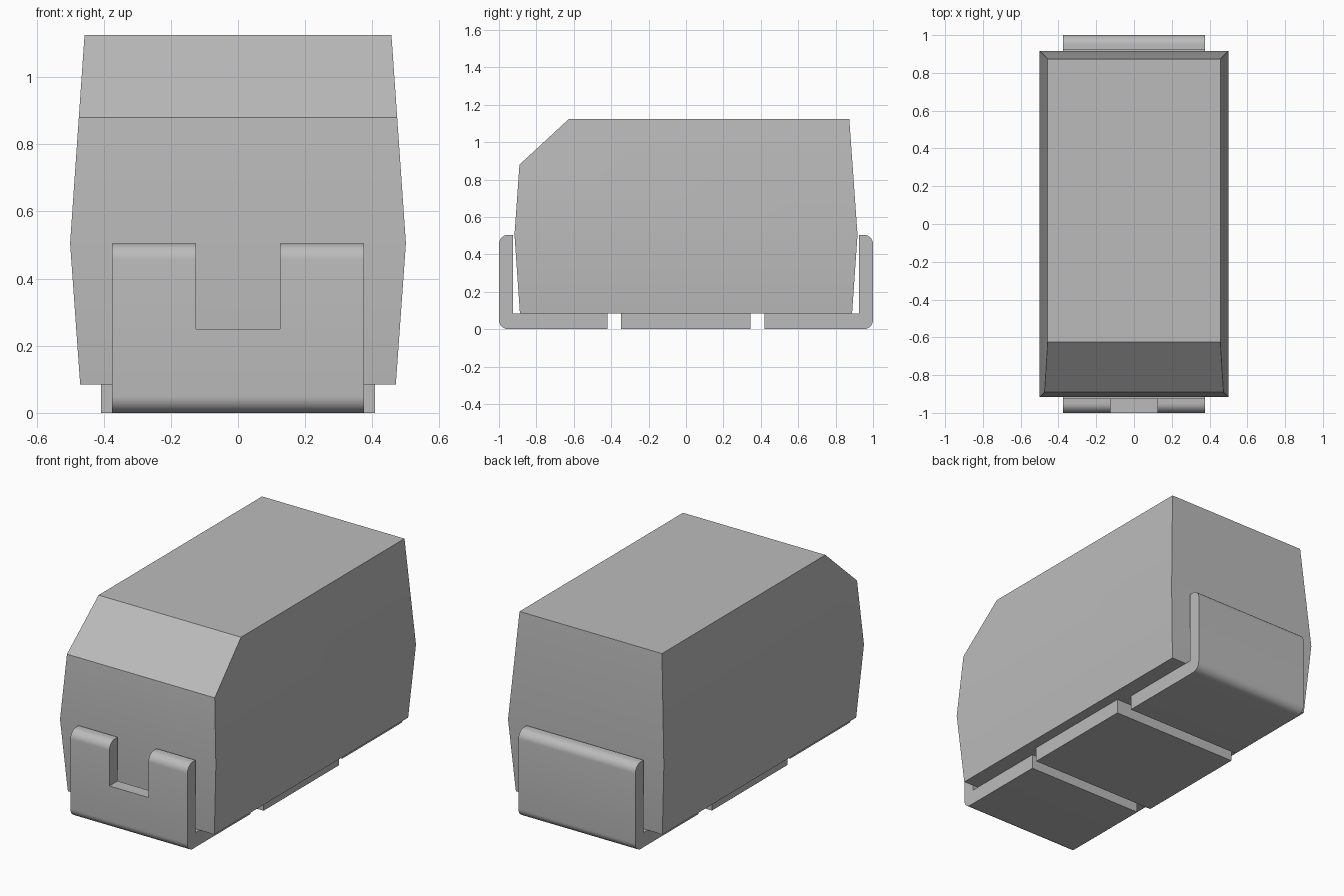
import bpy, bmesh
from math import sin, cos, pi, radians
from mathutils import Vector

cube = bpy.data.objects.get("Cube")
if cube:
    bpy.data.objects.remove(cube, do_unlink=True)

grey = bpy.data.materials.new("plain grey")
grey.use_nodes = True
colour = (0.5, 0.5, 0.5, 1)
grey.diffuse_color = colour
grey.node_tree.nodes["Principled BSDF"].inputs["Base Color"].default_value = colour

BASE = 0.085      # underside of the body
MID = 0.505       # widest level of the body
TOP = 1.125


def finish(bm, name):
    bmesh.ops.recalc_face_normals(bm, faces=bm.faces)
    mesh = bpy.data.meshes.new(name)
    bm.to_mesh(mesh)
    bm.free()
    mesh.materials.append(grey)
    obj = bpy.data.objects.new(name, mesh)
    bpy.context.collection.objects.link(obj)
    return obj


def smooth(obj):
    bpy.ops.object.select_all(action="DESELECT")
    obj.select_set(True)
    bpy.context.view_layer.objects.active = obj
    bpy.ops.object.shade_smooth_by_angle(angle=radians(30))


def box(name, x0, x1, y0, y1, z0, z1):
    bm = bmesh.new()
    bmesh.ops.create_cube(bm, size=1)
    for v in bm.verts:
        v.co = Vector((x0 if v.co.x < 0 else x1,
                       y0 if v.co.y < 0 else y1,
                       z0 if v.co.z < 0 else z1))
    return finish(bm, name)


# Moulded body: three stacked rectangles with draft above and below the middle
bm = bmesh.new()
rings = []
for hx, hy, z in ((0.47, 0.888, BASE), (0.5, 0.917, MID), (0.457, 0.873, TOP)):
    rings.append([bm.verts.new((sx * hx, sy * hy, z))
                  for sx, sy in ((-1, -1), (1, -1), (1, 1), (-1, 1))])
bm.faces.new(rings[0])
bm.faces.new(rings[-1])
for low, high in zip(rings, rings[1:]):
    for i in range(4):
        j = (i + 1) % 4
        bm.faces.new((low[i], low[j], high[j], high[i]))

# Sloped front top edge, cut by a plane and capped
slope = Vector((0, -0.245, 0.265)).normalized()
cut = bmesh.ops.bisect_plane(bm, geom=bm.verts[:] + bm.edges[:] + bm.faces[:],
                             plane_co=(0, -0.625, TOP), plane_no=slope, clear_outer=True)
rim = [e for e in cut["geom_cut"] if isinstance(e, bmesh.types.BMEdge)]
bmesh.ops.contextual_create(bm, geom=rim)
smooth(finish(bm, "body"))


# Bent metal terminals: an L profile with rounded outer corners
def arc(cy, cz, r, start, end, steps=8):
    return [(cy + r * cos(start + (end - start) * i / steps),
             cz + r * sin(start + (end - start) * i / steps)) for i in range(steps + 1)]


def terminal(name, side):
    r, wall = 0.05, 0.925
    profile = [(0.42, BASE), (0.42, 0)]
    profile += arc(1 - r, r, r, -pi / 2, 0)
    profile += arc(1 - r, MID - r, r, 0, pi / 2)
    profile += [(wall, MID), (wall, BASE)]
    bm = bmesh.new()
    face = bm.faces.new([bm.verts.new((-0.375, side * y, z)) for y, z in profile])
    new = bmesh.ops.extrude_face_region(bm, geom=[face])["geom"]
    bmesh.ops.translate(bm, vec=(0.75, 0, 0),
                        verts=[v for v in new if isinstance(v, bmesh.types.BMVert)])
    return finish(bm, name)


front = terminal("front_terminal", -1)
back = terminal("back_terminal", 1)

# Notch in the top of the front terminal
cutter = box("notch_cutter", -0.125, 0.125, -1.1, -0.9, 0.25, 0.6)
cutter.hide_render = True
notch = front.modifiers.new("notch", "BOOLEAN")
notch.operation = "DIFFERENCE"
notch.solver = "EXACT"
notch.object = cutter
bpy.context.view_layer.objects.active = front
bpy.ops.object.modifier_apply(modifier=notch.name)
bpy.data.objects.remove(cutter, do_unlink=True)
smooth(front)
smooth(back)

# Flat pad under the middle of the body
box("centre_pad", -0.408, 0.408, -0.348, 0.345, 0, BASE)
